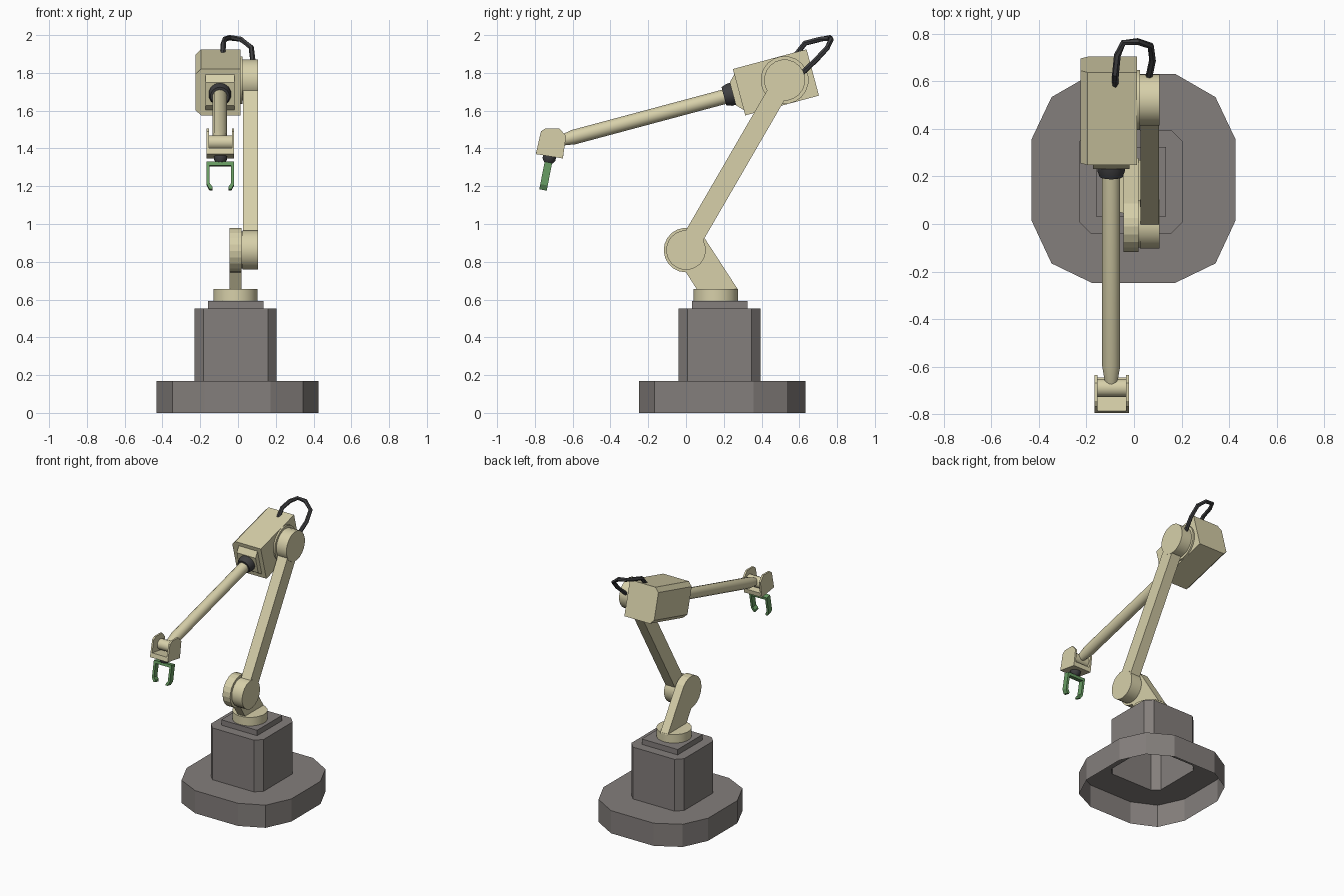
import bpy, bmesh, math
from mathutils import Matrix, Vector

if "Cube" in bpy.data.objects:
    bpy.data.objects.remove(bpy.data.objects["Cube"])


def mat(name, rgb):
    m = bpy.data.materials.new(name)
    m.diffuse_color = (*rgb, 1)
    m.use_nodes = True
    m.node_tree.nodes["Principled BSDF"].inputs["Base Color"].default_value = m.diffuse_color
    return m


GREY = mat("base grey", (0.23, 0.21, 0.20))
BEIGE = mat("arm beige", (0.68, 0.63, 0.40))
DARK = mat("rubber dark", (0.05, 0.05, 0.053))
GREEN = mat("gripper green", (0.14, 0.34, 0.125))


def finish(bm, name, m, frame=None, smooth=False):
    if frame:
        bm.transform(frame)
    bmesh.ops.recalc_face_normals(bm, faces=bm.faces)
    me = bpy.data.meshes.new(name)
    bm.to_mesh(me)
    bm.free()
    me.materials.append(m)
    ob = bpy.data.objects.new(name, me)
    bpy.context.collection.objects.link(ob)
    if smooth:
        bpy.ops.object.select_all(action='DESELECT')
        ob.select_set(True)
        bpy.context.view_layer.objects.active = ob
        bpy.ops.object.shade_smooth_by_angle(angle=math.radians(35))
    return ob


def loft(name, m, rings, frame=None, smooth=False):
    """Skin matching rings of points and cap both ends."""
    bm = bmesh.new()
    vs = [[bm.verts.new(p) for p in r] for r in rings]
    n = len(vs[0])
    for a, b in zip(vs, vs[1:]):
        for i in range(n):
            j = (i + 1) % n
            bm.faces.new((a[i], a[j], b[j], b[i]))
    bm.faces.new(vs[0])
    bm.faces.new(vs[-1])
    return finish(bm, name, m, frame, smooth)


def slab_x(name, m, pts, x0, x1, frame=None):
    """Extrude a y-z profile along x."""
    return loft(name, m, [[(x, y, z) for y, z in pts] for x in (x0, x1)], frame)


def turned(name, m, axis, c, steps, n=20, frame=None):
    """Round part: steps of (position along axis, radius) about centre c."""
    rings = []
    for t, r in steps:
        ring = []
        for i in range(n):
            a = 2 * math.pi * (i + 0.5) / n
            u, v = c[0] + r * math.cos(a), c[1] + r * math.sin(a)
            ring.append({'x': (t, u, v), 'y': (u, t, v), 'z': (u, v, t)}[axis])
        rings.append(ring)
    return loft(name, m, rings, frame, True)


def rect(hx, hz, y, cx=0):
    return [(cx - hx, y, -hz), (cx + hx, y, -hz), (cx + hx, y, hz), (cx - hx, y, hz)]


# Base and column: one shell, open below
foot_half = [(0.175, -0.44), (0.345, -0.358), (0.429, -0.178),
             (0.429, 0.165), (0.345, 0.342), (0.175, 0.44)]
foot = [(x - 0.002, y + 0.192) for x, y in
        foot_half + [(-x, y) for x, y in reversed(foot_half)]]
h, k = 0.217, 0.17
column = [(x - 0.012, y + 0.178) for x, y in
          [(k, -h), (h, -k), (h, k), (k, h), (-k, h), (-h, k), (-h, -k), (-k, -h)]]
bm = bmesh.new()


def wall(pts, z0, z1):
    lo, hi = ([bm.verts.new((x, y, z)) for x, y in pts] for z in (z0, z1))
    for i in range(len(pts)):
        j = (i + 1) % len(pts)
        bm.faces.new((lo[i], lo[j], hi[j], hi[i]))
    return lo, hi


def loop_edges(vs):
    return [bm.edges.get((vs[i - 1], vs[i])) for i in range(len(vs))]


_, foot_top = wall(foot, 0, 0.168)
col_low, col_top = wall(column, 0.168, 0.552)
bm.faces.new(col_top)
bmesh.ops.triangle_fill(bm, use_beauty=True, edges=loop_edges(foot_top) + loop_edges(col_low),
                        normal=Vector((0, 0, 1)))
finish(bm, "base_and_column", GREY)

# Mounting step and turntable
s = 0.147
loft("mounting_step", GREY, [[(-0.012 + sx * s, 0.178 + sy * s, z) for sx, sy in
                              ((-1, -1), (1, -1), (1, 1), (-1, 1))] for z in (0.552, 0.592)])
turned("turntable", BEIGE, 'z', (-0.013, 0.158), [(0.592, 0.119), (0.655, 0.119)])

# Shoulder: disc flowing into a neck
S = (0.0, 0.862)
shoulder = [(0.06, 0.65), (0.277, 0.65)]
for i in range(15):
    a = math.radians(25 + i * 245 / 14)
    shoulder.append((S[0] + 0.118 * math.cos(a), S[1] + 0.118 * math.sin(a)))
slab_x("shoulder_bracket", BEIGE, shoulder, -0.044, 0.018)
turned("shoulder_pin", BEIGE, 'x', S, [(0.018, 0.10), (0.027, 0.10)])

# Upper arm: two hubs and a straight bar
E = (0.522, 1.762)
for nm, c, r in (("lower_hub", S, 0.105), ("elbow_hub", E, 0.109)):
    turned(nm, BEIGE, 'x', c, [(0.025, r), (0.107, r)])
d = (Vector(E) - Vector(S)).normalized()
nrm = Vector((-d.y, d.x)) * 0.053
a, b = Vector(S) + d * 0.05, Vector(E) - d * 0.05
slab_x("upper_arm", BEIGE, [tuple(p) for p in (a + nrm, a - nrm, b - nrm, b + nrm)], 0.027, 0.105)
turned("elbow_flange", BEIGE, 'x', E, [(0.0, 0.127), (0.025, 0.127)])

# Motor housing, tilted 15 degrees, bevelled on its outer side
F = Matrix.Translation((0, 0.476, 1.75)) @ Matrix.Rotation(math.radians(15), 4, 'X')
hx0, hx1, hz, c = -0.226, 0.013, 0.127, 0.03
section = [(hx1, -hz), (hx1, hz), (hx0 + c, hz), (hx0, hz - c), (hx0, -hz + c), (hx0 + c, -hz)]
loft("motor_housing", BEIGE, [[(x, y, z) for x, z in section] for y in (-0.202, 0.202)], F)

# Nose, collar and forearm tube along the same axis
AX = -0.096
loft("housing_nose", BEIGE, [rect(0.077, 0.1, -0.2, AX), rect(0.077, 0.063, -0.236, AX)], F)
turned("forearm_collar", DARK, 'y', (AX, 0), [(-0.234, 0.06), (-0.256, 0.06), (-0.285, 0.05)], 14, F)
turned("forearm_tube", BEIGE, 'y', (AX, -0.003), [(-0.27, 0.039), (-1.11, 0.039), (-1.2, 0.024)], 14, F)

# Wrist fork: two cheeks, floor plate and pivot
W = -0.093
cheek = [(-0.768, 1.49), (-0.745, 1.506), (-0.67, 1.506), (-0.635, 1.465), (-0.652, 1.347), (-0.795, 1.37)]
for nm, x0 in (("left", W - 0.073), ("right", W + 0.06)):
    slab_x("wrist_cheek_" + nm, BEIGE, cheek, x0, x0 + 0.013)
slab_x("wrist_floor", BEIGE, [(-0.795, 1.37), (-0.652, 1.347), (-0.647, 1.379), (-0.788, 1.402)],
       W - 0.061, W + 0.061)
turned("wrist_pivot", BEIGE, 'x', (-0.69, 1.432), [(W - 0.062, 0.038), (W + 0.062, 0.038)], 16)

# Gripper, hanging on a short dark collar
G = Matrix.Translation((W, -0.722, 1.36)) @ Matrix.Rotation(math.radians(-11), 4, 'X')
turned("gripper_collar", DARK, 'z', (0, 0), [(0.0, 0.036), (-0.018, 0.036), (-0.036, 0.024)], 12, G)
half = [(0.073, -0.034), (0.073, -0.155), (0.058, -0.183), (0.043, -0.183),
        (0.043, -0.169), (0.057, -0.15), (0.057, -0.054)]
claw = half + [(-x, z) for x, z in reversed(half)]
loft("gripper_claw", GREEN, [[(x, y, z) for x, z in claw] for y in (-0.02, 0.02)], G)

# Cable looping from the housing top to the elbow hub
path = [(-0.08, 0.578, 1.89), (-0.078, 0.63, 1.957), (-0.07, 0.71, 1.978), (-0.045, 0.763, 1.986),
        (0.015, 0.768, 1.978), (0.07, 0.75, 1.935), (0.078, 0.69, 1.87), (0.06, 0.605, 1.79)]
P = [Vector(p) for p in path]
rings = []
for i, p in enumerate(P):
    t = (P[min(i + 1, len(P) - 1)] - P[max(i - 1, 0)]).normalized()
    u = t.cross(Vector((0.25, 0.65, -0.75))).normalized()
    v = t.cross(u)
    rings.append([p + 0.0145 * (u * math.cos(q * math.pi / 3) + v * math.sin(q * math.pi / 3))
                  for q in range(6)])
loft("cable", DARK, rings, smooth=True)
